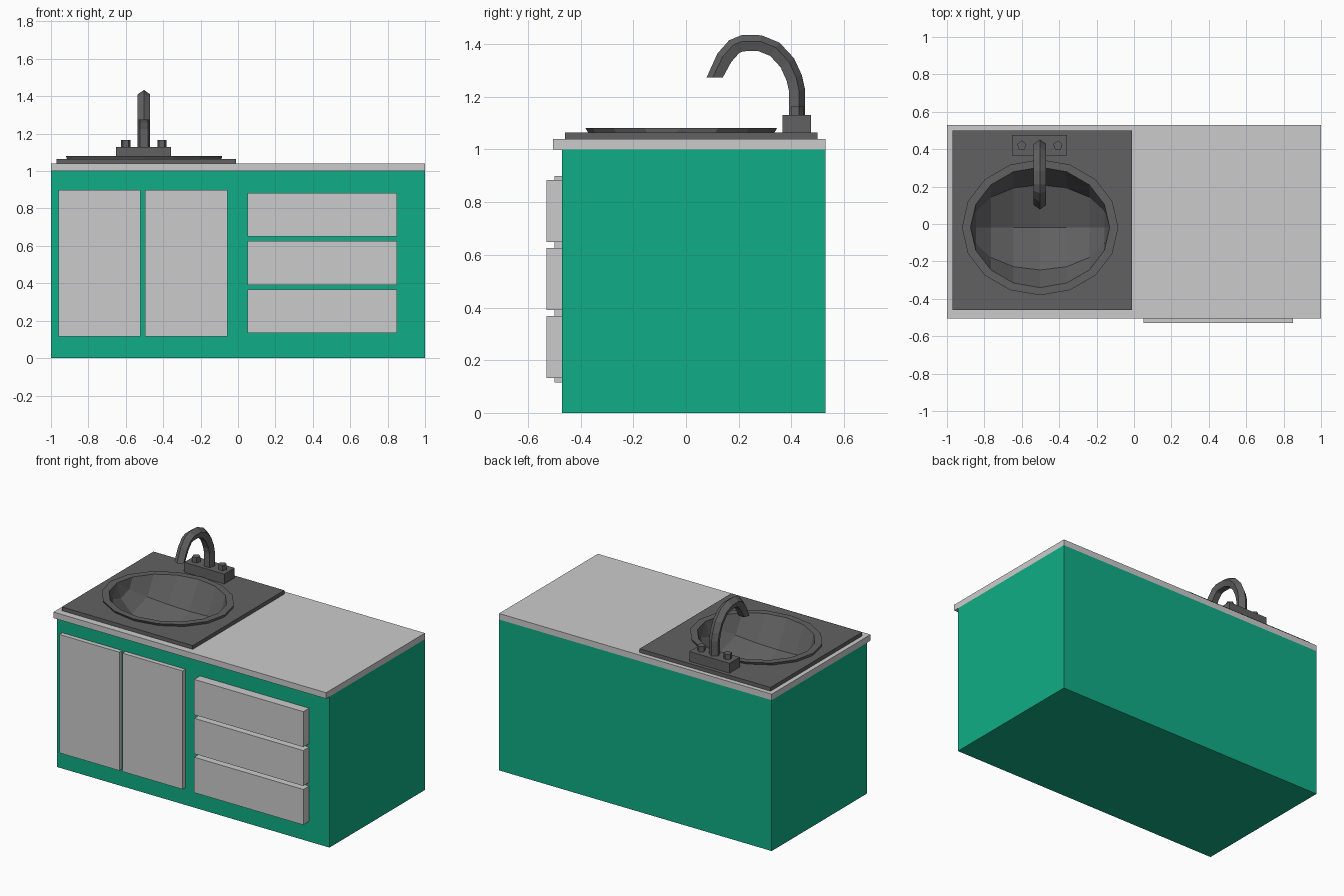
import bpy, bmesh
from math import sin, cos, pi
from mathutils import Vector

if "Cube" in bpy.data.objects:
    bpy.data.objects.remove(bpy.data.objects["Cube"])


def material(name, rgb):
    m = bpy.data.materials.new(name)
    m.diffuse_color = (*rgb, 1)
    m.use_nodes = True
    m.node_tree.nodes["Principled BSDF"].inputs["Base Color"].default_value = m.diffuse_color
    return m


GREEN = material("green_paint", (0.005, 0.42, 0.24))
DARK = material("dark_metal", (0.12, 0.12, 0.12))


def finish(name, bm, mat=None):
    bmesh.ops.recalc_face_normals(bm, faces=bm.faces)
    me = bpy.data.meshes.new(name)
    bm.to_mesh(me)
    bm.free()
    ob = bpy.data.objects.new(name, me)
    bpy.context.collection.objects.link(ob)
    if mat:
        me.materials.append(mat)
    return ob


def box(name, x, y, z, mat=None):
    bm = bmesh.new()
    bmesh.ops.create_cube(bm, size=1)
    for v in bm.verts:
        v.co = [(a + b) / 2 + c * (b - a) for (a, b), c in zip((x, y, z), v.co)]
    return finish(name, bm, mat)


def prism(name, loc, rx, ry, height, sides, mat=None):
    bm = bmesh.new()
    bmesh.ops.create_cone(bm, cap_ends=True, segments=sides, radius1=1, radius2=1, depth=1)
    for v in bm.verts:
        v.co = Vector(loc) + Vector((v.co.x * rx, v.co.y * ry, (v.co.z + 0.5) * height))
    return finish(name, bm, mat)


def skin(bm, rings):
    """Quads between consecutive closed rings of vertices."""
    for a, b in zip(rings, rings[1:]):
        n = len(a)
        for j in range(n):
            bm.faces.new((a[j], a[(j + 1) % n], b[(j + 1) % n], b[j]))


# Cabinet body, worktop and sink plate
box("cabinet", (-1, 1), (-0.47, 0.53), (0, 1), GREEN)
worktop = box("worktop", (-1, 1), (-0.505, 0.53), (1, 1.04))
plate = box("sink_plate", (-0.97, -0.01), (-0.46, 0.5), (1.04, 1.065), DARK)

# The cabinet is open under the worktop so the bowl can hang inside
me = bpy.data.objects["cabinet"].data
bm = bmesh.new()
bm.from_mesh(me)
bmesh.ops.delete(bm, geom=[f for f in bm.faces if f.normal.z > 0.5], context='FACES_ONLY')
bm.to_mesh(me)
bm.free()

# Doors and drawers
for i, x in enumerate([(-0.96, -0.52), (-0.498, -0.057)]):
    box(f"door_{i + 1}", x, (-0.5, -0.47), (0.115, 0.9))
for i in range(3):
    z = 0.133 + i * 0.258
    box(f"drawer_{i + 1}", (0.05, 0.85), (-0.53, -0.47), (z, z + 0.235))

# Oval opening through plate and worktop
CX, CY, TOP = -0.502, -0.018, 1.081
cutter = prism("bowl_cutter", (CX, CY, 0.9), 0.4, 0.345, 0.4, 16)
cutter.hide_render = True
for ob in (worktop, plate):
    mod = ob.modifiers.new("opening", 'BOOLEAN')
    mod.operation, mod.solver, mod.object = 'DIFFERENCE', 'EXACT', cutter
    bpy.context.view_layer.objects.active = ob
    bpy.ops.object.modifier_apply(modifier=mod.name)
bpy.data.objects.remove(cutter)

# Basin: thick half ellipsoid with its poles along x
bm = bmesh.new()
rings = []
for i in range(9):
    t = i * pi / 8
    ring = []
    for (rx, ry, d), order in (((0.372, 0.322, 0.25), range(-2, 3)),
                               ((0.418, 0.363, 0.285), range(2, -3, -1))):
        for j in order:
            p = j * pi / 4
            ring.append(bm.verts.new((CX - rx * cos(t), CY + ry * sin(t) * sin(p),
                                      TOP - d * sin(t) * cos(p))))
    rings.append(ring)
skin(bm, rings)
bmesh.ops.remove_doubles(bm, verts=bm.verts, dist=1e-4)
finish("basin", bm, DARK)

# Tap base and knobs
box("tap_base", (-0.652, -0.357), (0.367, 0.475), (1.065, 1.13), DARK)
for i, x in enumerate((-0.6, -0.407)):
    prism(f"tap_knob_{i + 1}", (x, 0.42, 1.12), 0.026, 0.026, 0.045, 5, DARK)

# Curved spout: pentagon swept along a path in the yz plane
path = [Vector(p) for p in [(0.418, 1.12), (0.418, 1.225), (0.408, 1.27), (0.382, 1.327),
                            (0.335, 1.378), (0.28, 1.4), (0.215, 1.4), (0.185, 1.388),
                            (0.148, 1.346), (0.112, 1.273)]]
bm = bmesh.new()
rings = []
for i, p in enumerate(path):
    t = (path[min(i + 1, len(path) - 1)] - path[max(i - 1, 0)]).normalized()
    if i == 0 or i == len(path) - 1:
        t = Vector((0, 1 if i == 0 else -1))
    n = Vector((t.y, -t.x))
    ring = []
    for k in range(5):
        a = 2 * pi * k / 5
        q = p + n * 0.034 * cos(a)
        ring.append(bm.verts.new((-0.503 + 0.035 * sin(a), q.x, q.y)))
    rings.append(ring)
skin(bm, rings)
bm.faces.new(rings[0])
bm.faces.new(rings[-1])
finish("spout", bm, DARK)
